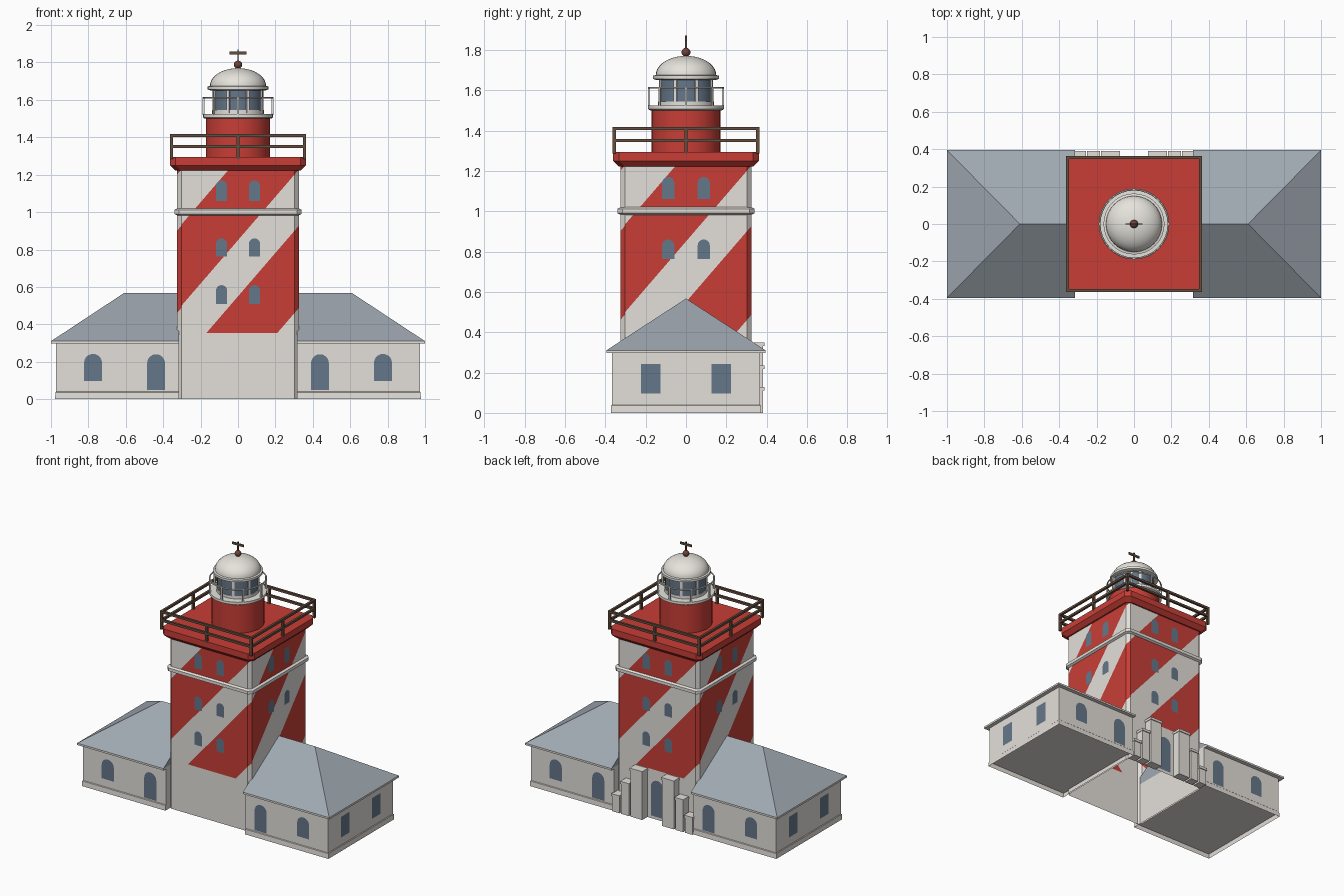
import bpy, bmesh, math
from mathutils import Matrix, Vector

if "Cube" in bpy.data.objects:
    bpy.data.objects.remove(bpy.data.objects["Cube"])


def mat(name, r, g, b):
    m = bpy.data.materials.new(name)
    m.diffuse_color = [(c / 255) ** 2.2 for c in (r, g, b)] + [1]
    m.use_nodes = True
    m.node_tree.nodes["Principled BSDF"].inputs["Base Color"].default_value = m.diffuse_color
    return m


WALL = mat("lime_wall", 227, 223, 217)
RED = mat("signal_red", 199, 64, 57)
ROOF = mat("slate_roof", 158, 167, 175)
GLASS = mat("window_blue", 101, 118, 136)
WHITE = mat("lantern_white", 229, 226, 219)
BROWN = mat("rail_brown", 100, 78, 64)
RUST = mat("finial_rust", 114, 68, 61)


def finish(name, bm, *mats, smooth=False):
    me = bpy.data.meshes.new(name)
    bm.to_mesh(me)
    bm.free()
    for m in mats:
        me.materials.append(m)
    ob = bpy.data.objects.new(name, me)
    bpy.context.collection.objects.link(ob)
    if smooth:
        bpy.context.view_layer.objects.active = ob
        ob.select_set(True)
        bpy.ops.object.shade_smooth_by_angle(angle=math.radians(35))
        ob.select_set(False)
    return ob


def box(bm, x0, x1, y0, y1, z0, z1):
    m = Matrix.Translation(((x0 + x1) / 2, (y0 + y1) / 2, (z0 + z1) / 2))
    bmesh.ops.create_cube(bm, size=1, matrix=m @ Matrix.Diagonal((x1 - x0, y1 - y0, z1 - z0, 1)))


def loft(bm, rings, caps=True):
    """Bridge equal rings of points and optionally cap both ends."""
    vs = [[bm.verts.new(p) for p in r] for r in rings]
    n = len(vs[0])
    for a, b in zip(vs, vs[1:]):
        for i in range(n):
            bm.faces.new((a[i], a[(i + 1) % n], b[(i + 1) % n], b[i]))
    if caps:
        bm.faces.new(vs[0][::-1])
        bm.faces.new(vs[-1])


def square(h, c, z):
    """Square ring with cut corners."""
    k = h - c
    return [(x, y, z) for x, y in ((-k, -h), (k, -h), (h, -k), (h, k), (k, h), (-k, h), (-h, k), (-h, -k))]


def turned(name, profile, material, n=32):
    bm = bmesh.new()
    loft(bm, [[(r * math.cos(2 * math.pi * i / n), r * math.sin(2 * math.pi * i / n), z)
               for i in range(n)] for r, z in profile])
    return finish(name, bm, material, smooth=True)


def opening(bm, u, w, z0, z1, dist, turn, arched=True):
    """Flush window or door face on the wall facing -y, turned about z."""
    pts = [(u - w / 2, z0), (u + w / 2, z0)]
    if arched:
        s = z1 - w / 2
        pts += [(u + w / 2 * math.cos(a), s + w / 2 * math.sin(a)) for a in
                (math.pi * i / 10 for i in range(11))]
    else:
        pts += [(u + w / 2, z1), (u - w / 2, z1)]
    rot = Matrix.Rotation(turn * math.pi / 2, 3, 'Z')
    bm.faces.new([bm.verts.new(rot @ Vector((x, -dist - .0015, z))) for x, z in pts])


# Tower: one striped side plus corner facet, repeated around; open underneath
H, C, TOP = .325, .022, 1.235
SLOPE, EDGES = 1.16, (.11, .55, .85, 1.285)
bm = bmesh.new()
cols = [(-H + C, -H), (H - C, -H), (H, -H + C)]
low = [bm.verts.new((x, y, 0)) for x, y in cols]
high = [bm.verts.new((x, y, TOP)) for x, y in cols]
for i in (0, 1):
    bm.faces.new((low[i], low[i + 1], high[i + 1], high[i]))
cuts = [((0, 0, c), (-SLOPE, 0, 1)) for c in EDGES] + [((0, 0, .353), (0, 0, 1))]
for co, no in cuts:
    bmesh.ops.bisect_plane(bm, geom=bm.verts[:] + bm.edges[:] + bm.faces[:], plane_co=co, plane_no=no)
for f in bm.faces:
    p = f.calc_center_median()
    c = p.z - SLOPE * p.x
    f.material_index = int(p.z > .353 and (EDGES[0] < c < EDGES[1] or EDGES[2] < c < EDGES[3]))
quarter = bm.verts[:] + bm.edges[:] + bm.faces[:]
for k in (1, 2, 3):
    new = bmesh.ops.duplicate(bm, geom=quarter)["geom"]
    bmesh.ops.rotate(bm, verts=[v for v in new if isinstance(v, bmesh.types.BMVert)],
                     matrix=Matrix.Rotation(k * math.pi / 2, 3, 'Z'))
finish("tower", bm, WALL, RED)

# Belt course and flared gallery deck
bm = bmesh.new()
loft(bm, [square(h, .025, z) for h, z in ((.325, .982), (.34, .99), (.34, 1.012), (.325, 1.02))], caps=False)
finish("belt_course", bm, WALL)
bm = bmesh.new()
loft(bm, [square(h, .03, z) for h, z in ((.335, 1.222), (.363, 1.25), (.363, 1.294))])
finish("gallery_deck", bm, RED)

# Tower windows: third row only on front and back
bm = bmesh.new()
for turn in range(4):
    for z0, z1 in ((1.06, 1.17), (.764, .86), (.51, .61)):
        if z0 > .6 or turn % 2 == 0:
            for u in (-.088, .088):
                opening(bm, u, .06, z0, z1, H, turn)
opening(bm, 0, .1, .02, .28, H, 2)
finish("tower_windows_and_door", bm, GLASS)

# Square gallery railing
bm = bmesh.new()
R, t = .356, .008
for s in (-1, 1):
    for z in (1.35, 1.41):
        box(bm, -R - t, R + t, s * R - t, s * R + t, z - .008, z + .008)
        box(bm, s * R - t, s * R + t, -R + t, R - t, z - .008, z + .008)
    for u in (-R, 0, R):
        box(bm, u - t, u + t, s * R - t, s * R + t, 1.285, 1.41)
    box(bm, s * R - t, s * R + t, -t, t, 1.285, 1.41)
finish("gallery_railing", bm, BROWN)

# Lantern room
turned("lantern_drum", [(.172, 1.29), (.172, 1.505)], RED)
turned("lantern_gallery", [(.178, 1.5), (.188, 1.506), (.188, 1.524), (.14, 1.525), (.14, 1.545)], WHITE)
turned("lantern_glass", [(.135, 1.54), (.135, 1.66)], GLASS)
dome = [(.15 * math.cos(a), 1.675 + .095 * math.sin(a)) for a in (math.pi / 2 * i / 10 for i in range(10))]
turned("lantern_dome", [(.145, 1.65), (.163, 1.656), (.163, 1.672)] + dome + [(.004, 1.77)], WHITE)

# Glazing bars and round railing
bm = bmesh.new()
for i in range(8):
    a = math.pi * i / 4
    for r, w, z0, z1, off in ((.134, .008, 1.53, 1.66, math.pi / 8), (.184, .005, 1.52, 1.615, 0)):
        m = Matrix.Rotation(a + off, 4, 'Z') @ Matrix.Translation((r, 0, (z0 + z1) / 2))
        bmesh.ops.create_cube(bm, size=1, matrix=m @ Matrix.Diagonal((2 * w, 2 * w, z1 - z0, 1)))
finish("lantern_bars_and_posts", bm, WHITE)
bpy.ops.mesh.primitive_torus_add(major_radius=.184, minor_radius=.005, major_segments=32,
                                 minor_segments=6, location=(0, 0, 1.612))
bpy.context.object.name = "lantern_rail"
bpy.context.object.data.materials.append(WHITE)

# Finial ball, rod and vane
bm = bmesh.new()
bmesh.ops.create_uvsphere(bm, u_segments=16, v_segments=10, radius=.022,
                          matrix=Matrix.Translation((0, 0, 1.788)))
finish("finial_ball", bm, RUST, smooth=True)
bm = bmesh.new()
box(bm, -.004, .004, -.004, .004, 1.8, 1.87)
box(bm, -.046, .046, -.004, .004, 1.844, 1.86)
finish("weather_vane", bm, BROWN)

# Side houses: walls, open plinth skirt, eave, hipped roof, openings
for side, s in (("left", -1), ("right", 1)):
    outline = lambda o, y, z: [(x * s, v, z) for x, v in ((.315, -y), (o, -y), (o, y), (.315, y))][::s]
    bm = bmesh.new()
    loft(bm, [outline(.972, .367, .03), outline(.972, .367, .298)])
    finish(side + "_house_walls", bm, WALL)
    bm = bmesh.new()
    loft(bm, [outline(.978, .373, 0), outline(.976, .371, .036), outline(.972, .367, .04)], caps=False)
    finish(side + "_house_plinth", bm, WALL)
    bm = bmesh.new()
    loft(bm, [outline(1, .395, .297), outline(1, .395, .31)])
    finish(side + "_house_eave", bm, WALL)
    bm = bmesh.new()
    pts = [(.315, -.395, .31), (1, -.395, .31), (1, .395, .31), (.315, .395, .31), (.315, 0, .567), (.61, 0, .567)]
    v = [bm.verts.new((x * s, y, z)) for x, y, z in pts]
    for f in ((0, 1, 5, 4), (1, 2, 5), (2, 3, 4, 5), (0, 4, 3)):
        bm.faces.new([v[i] for i in f][::s])
    finish(side + "_house_roof", bm, ROOF)
    bm = bmesh.new()
    for turn in (0, 2):
        w = s if turn == 0 else -s
        opening(bm, .775 * w, .096, .096, .242, .367, turn)
        opening(bm, .438 * w, .096, .048, .24, .367, turn)
    for u in (-.175, .175):
        opening(bm, u, .095, .095, .243, .972, 1 if s > 0 else 3, arched=False)
    finish(side + "_house_openings", bm, GLASS)

# Stepped pillars with caps beside the rear door
bm = bmesh.new()
for s in (-1, 1):
    for x0, x1, h in ((.075, .176, .35), (.181, .25, .235), (.256, .322, .128)):
        a, b = sorted((x0 * s, x1 * s))
        box(bm, a + .004, b - .004, .32, .383, 0, h - .018)
        box(bm, a, b, .32, .389, h - .018, h)
finish("rear_pillars", bm, WALL)
